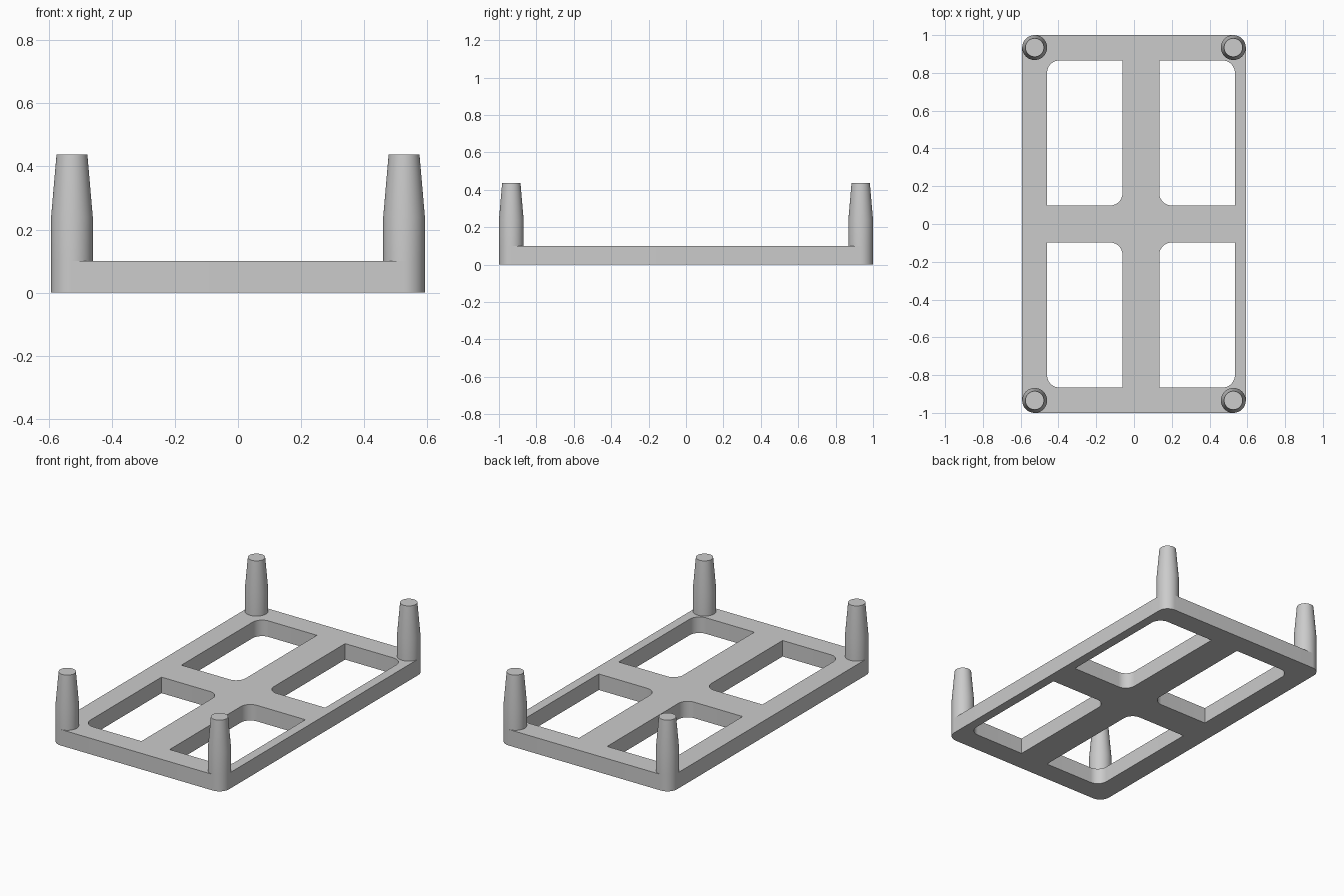
import bpy, bmesh
from math import cos, sin, pi

cube = bpy.data.objects.get("Cube")
if cube:
    bpy.data.objects.remove(cube, do_unlink=True)

HALF_X, HALF_Y = 0.592, 1.0
THICK, RADIUS = 0.1, 0.066

grey = bpy.data.materials.new("light_grey")
grey.use_nodes = True
grey.diffuse_color = (0.6, 0.6, 0.6, 1)
grey.node_tree.nodes["Principled BSDF"].inputs["Base Color"].default_value = (0.6, 0.6, 0.6, 1)


def rounded_rect(x0, x1, y0, y1, rounded, steps=12):
    """Outline whose corners (SW, SE, NE, NW) are rounded where flagged."""
    points = []
    corners = [(x0, y0, 1, 1), (x1, y0, -1, 1), (x1, y1, -1, -1), (x0, y1, 1, -1)]
    for i, (x, y, sx, sy) in enumerate(corners):
        if not rounded[i]:
            points.append((x, y))
            continue
        for k in range(steps + 1):
            a = pi + (i + k / steps) * pi / 2
            points.append((x + RADIUS * (sx + cos(a)), y + RADIUS * (sy + sin(a))))
    return points


def finish(obj):
    bpy.ops.object.select_all(action='DESELECT')
    obj.select_set(True)
    bpy.context.view_layer.objects.active = obj
    bpy.ops.object.shade_smooth_by_angle(angle=0.5)


# Base frame: rounded plate with four windows
LEFT, RIGHT = (-0.46, -0.061), (0.134, 0.534)
BACK, FRONT = (0.098, 0.866), (-0.866, -0.098)
outlines = [
    rounded_rect(-HALF_X, HALF_X, -HALF_Y, HALF_Y, (1, 1, 1, 1)),
    rounded_rect(*LEFT, *BACK, (0, 1, 0, 1)),
    rounded_rect(*RIGHT, *BACK, (1, 0, 1, 0)),
    rounded_rect(*LEFT, *FRONT, (1, 0, 1, 0)),
    rounded_rect(*RIGHT, *FRONT, (0, 1, 0, 1)),
]
bm = bmesh.new()
for outline in outlines:
    verts = [bm.verts.new((x, y, 0)) for x, y in outline]
    for a, b in zip(verts, verts[1:] + verts[:1]):
        bm.edges.new((a, b))
bmesh.ops.triangle_fill(bm, use_beauty=True, use_dissolve=False, edges=bm.edges[:])
top = bmesh.ops.extrude_face_region(bm, geom=bm.faces[:], use_keep_orig=True)["geom"]
bmesh.ops.translate(bm, vec=(0, 0, THICK),
                    verts=[g for g in top if isinstance(g, bmesh.types.BMVert)])
bmesh.ops.recalc_face_normals(bm, faces=bm.faces[:])
mesh = bpy.data.meshes.new("base_frame")
bm.to_mesh(mesh)
bm.free()
mesh.materials.append(grey)
frame = bpy.data.objects.new("base_frame", mesh)
bpy.context.collection.objects.link(frame)
finish(frame)

# Corner pegs: straight shaft with a tapered upper half and flat top
PROFILE = [(RADIUS, THICK), (RADIUS, 0.24), (0.049, 0.437)]
SIDES = 48


def peg(name, x, y):
    bm = bmesh.new()
    rings = [[bm.verts.new((r * cos(2 * pi * i / SIDES), r * sin(2 * pi * i / SIDES), z))
              for i in range(SIDES)] for r, z in PROFILE]
    for low, high in zip(rings, rings[1:]):
        for i in range(SIDES):
            j = (i + 1) % SIDES
            bm.faces.new((low[i], low[j], high[j], high[i]))
    bm.faces.new(rings[-1])
    mesh = bpy.data.meshes.new(name)
    bm.to_mesh(mesh)
    bm.free()
    mesh.materials.append(grey)
    obj = bpy.data.objects.new(name, mesh)
    obj.location = (x, y, 0)
    bpy.context.collection.objects.link(obj)
    finish(obj)


for depth, sy in (("front", -1), ("back", 1)):
    for side, sx in (("right", -1), ("left", 1)):
        peg(f"{depth}_{side}_peg", sx * (HALF_X - RADIUS), sy * (HALF_Y - RADIUS))
